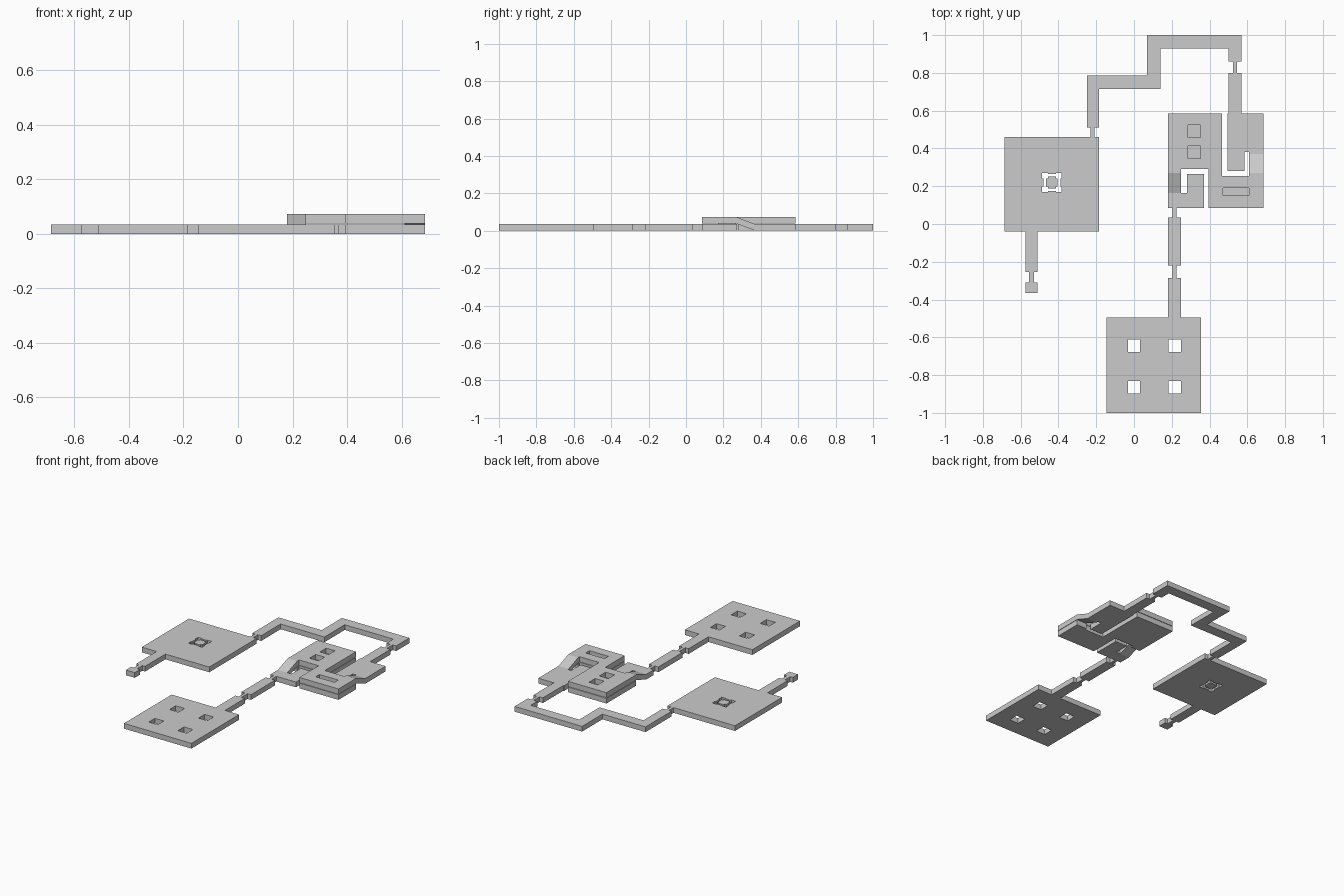
import bpy, bmesh

if "Cube" in bpy.data.objects:
    bpy.data.objects.remove(bpy.data.objects["Cube"])

H = 0.035            # storey height
UP0, UP1 = 0.038, 0.073   # upper storey floor and ceiling


def inside(p, rects):
    return any(r[0] < p[0] < r[2] and r[1] < p[1] < r[3] for r in rects)


def finish(name, bm):
    bmesh.ops.remove_doubles(bm, verts=bm.verts, dist=1e-5)
    bmesh.ops.recalc_face_normals(bm, faces=bm.faces)
    bmesh.ops.dissolve_limit(bm, angle_limit=0.01, verts=bm.verts, edges=bm.edges)
    mesh = bpy.data.meshes.new(name)
    bm.to_mesh(mesh)
    bm.free()
    bpy.context.collection.objects.link(bpy.data.objects.new(name, mesh))


def build_storey(parts, holes, openings, z0, z1):
    """Turn rectangles (x0, y0, x1, y1) into hollow rooms, open where they meet."""
    solid = [r for rects in parts.values() for r in rects]
    every = solid + holes + openings
    xs = sorted({round(v, 4) for r in every for v in (r[0], r[2])})
    ys = sorted({round(v, 4) for r in every for v in (r[1], r[3])})

    def centre(i, j):
        return ((xs[i] + xs[i + 1]) / 2, (ys[j] + ys[j + 1]) / 2)

    def filled(i, j):
        if not (0 <= i < len(xs) - 1 and 0 <= j < len(ys) - 1):
            return False
        p = centre(i, j)
        return inside(p, openings) or (inside(p, solid) and not inside(p, holes))

    for name, rects in parts.items():
        bm = bmesh.new()

        def quad(*pts):
            bm.faces.new([bm.verts.new(p) for p in pts])

        for i in range(len(xs) - 1):
            for j in range(len(ys) - 1):
                p = centre(i, j)
                if not inside(p, rects) or inside(p, holes):
                    continue
                a, b, c, d = xs[i], ys[j], xs[i + 1], ys[j + 1]
                quad((a, b, z1), (c, b, z1), (c, d, z1), (a, d, z1))
                quad((a, d, z0), (c, d, z0), (c, b, z0), (a, b, z0))
                for di, dj, s, t in ((0, -1, (a, b), (c, b)), (1, 0, (c, b), (c, d)),
                                     (0, 1, (c, d), (a, d)), (-1, 0, (a, d), (a, b))):
                    if not filled(i + di, j + dj):
                        quad((*s, z0), (*t, z0), (*t, z1), (*s, z1))
        finish(name, bm)


def square(x, y, h):
    return (x - h, y - h, x + h, y + h)


# Hooked partition walls around the two ramps
hook_west = [(.25, .165, .28, .29), (.25, .265, .395, .29), (.37, .085, .395, .29)]
hook_east = [(.465, .255, .495, .585), (.465, .255, .61, .28), (.585, .255, .61, .38)]
ramp_west = (.18, .165, .25, .27)
ramp_east = (.61, .27, .685, .37)

# Pillars: four in the south hall, a walled shrine with corner posts in the west hall
pillars = [square(x, y, .033) for x in (0, .215) for y in (-.645, -.865)]
cx, cy = -.435, .22
shrine = [square(cx + sx * .036, cy + sy * .036, .015) for sx in (-1, 1) for sy in (-1, 1)]
for s in (-1, 1):
    shrine += [(cx - .04, cy + s * .038 - .007, cx + .04, cy + s * .038 + .007),
               (cx + s * .038 - .007, cy - .04, cx + s * .038 + .007, cy + .04)]

# Lower storey: halls, corridors and narrow doorways
lower = {
    "south_hall": [(-.145, -1, .355, -.495)],
    "south_corridor": [(.18, -.495, .25, -.285), (.18, -.22, .25, .035)],
    "south_doorways": [(.205, -.285, .225, -.22), (.205, .035, .225, .085)],
    "lower_hall": [(.18, .085, .685, .585)],
    "north_corridor": [(.5, .585, .57, .8), (.5, .86, .57, .93), (.07, .93, .57, 1),
                       (.07, .785, .14, .93), (-.25, .715, .14, .785),
                       (-.25, .51, -.185, .715)],
    "north_doorways": [(.525, .8, .545, .86), (-.23, .46, -.21, .51)],
    "west_hall": [(-.685, -.04, -.185, .46)],
    "west_corridor": [(-.575, -.255, -.51, -.04)],
    "west_doorway": [(-.555, -.31, -.53, -.255)],
    "end_cell": [(-.575, -.365, -.51, -.31)],
}
low_holes = pillars + shrine + hook_west + hook_east + [ramp_west, ramp_east]
low_open = [(.18, .165, .25, .168), (.61, .367, .685, .37)]
build_storey(lower, low_holes, low_open, 0, H)

# Upper storey hall, cut back over the ramps and the two pockets
upper_holes = [(.18, .085, .25, .27), (.25, .085, .395, .29),
               (.465, .255, .61, .585), (.61, .27, .685, .585),
               square(.32, .49, .033), square(.32, .38, .033), (.47, .15, .61, .19)]
upper_open = [(.18, .267, .25, .27), (.61, .27, .685, .273)]
build_storey({"upper_hall": [(.18, .085, .685, .585)]}, upper_holes, upper_open, UP0, UP1)


# Sloped passages joining the storeys, open at both ends
def ramp(name, x0, x1, y_low, y_high):
    bm = bmesh.new()
    rings = []
    for y, a, b in ((y_low, 0, H), (y_high, UP0, UP1)):
        rings.append([bm.verts.new(p) for p in
                      ((x0, y, a), (x1, y, a), (x1, y, b), (x0, y, b))])
    for k in range(4):
        n = (k + 1) % 4
        bm.faces.new((rings[0][k], rings[0][n], rings[1][n], rings[1][k]))
    finish(name, bm)


ramp("west_ramp", .18, .25, .165, .27)
ramp("east_ramp", .61, .685, .37, .27)
